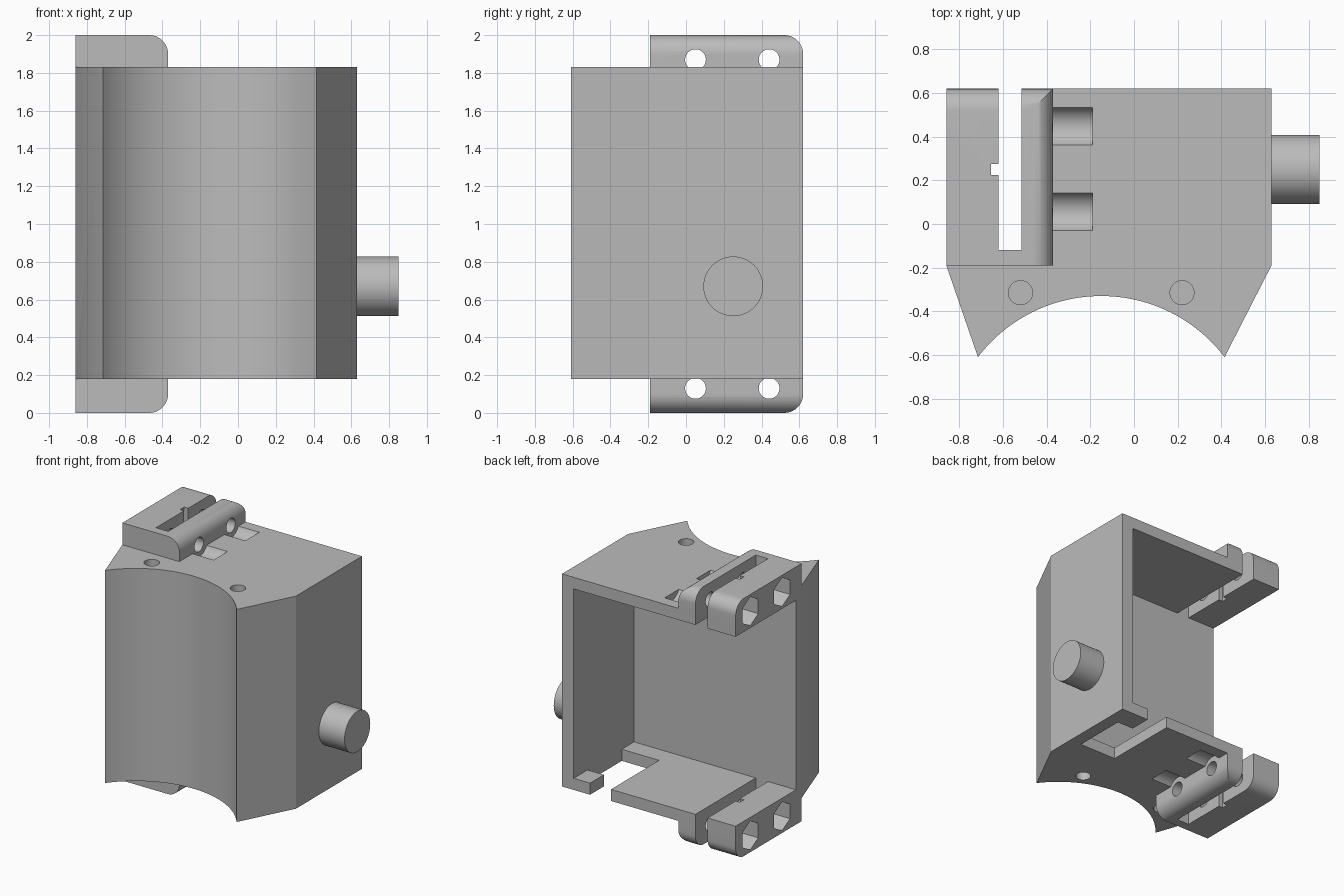
import bpy, bmesh, math
from mathutils import Vector

if "Cube" in bpy.data.objects:
    bpy.data.objects.remove(bpy.data.objects["Cube"])

grey = bpy.data.materials.new("light_grey")
grey.use_nodes = True
colour = (0.5, 0.5, 0.5, 1)
grey.diffuse_color = colour
grey.node_tree.nodes["Principled BSDF"].inputs["Base Color"].default_value = colour

MID = 1.0  # height of the horizontal mirror plane


def prism(name, points, axis, start, end):
    """Extrude a 2D outline along an axis; outline uses the other two axes in order."""
    bm = bmesh.new()

    def place(p):
        c = list(p)
        c.insert("xyz".index(axis), start)
        return c

    face = bm.faces.new([bm.verts.new(place(p)) for p in points])
    step = Vector((0, 0, 0))
    step["xyz".index(axis)] = end - start
    new = bmesh.ops.extrude_face_region(bm, geom=[face])["geom"]
    bmesh.ops.translate(bm, vec=step, verts=[v for v in new if isinstance(v, bmesh.types.BMVert)])
    bmesh.ops.recalc_face_normals(bm, faces=bm.faces)
    mesh = bpy.data.meshes.new(name)
    bm.to_mesh(mesh)
    bm.free()
    mesh.materials.append(grey)
    obj = bpy.data.objects.new(name, mesh)
    bpy.context.collection.objects.link(obj)
    return obj


def box(name, x0, x1, y0, y1, z0, z1):
    return prism(name, [(x0, y0), (x1, y0), (x1, y1), (x0, y1)], "z", z0, z1)


def arc(cx, cy, r, a0, a1, n):
    angles = [math.radians(a0 + (a1 - a0) * i / n) for i in range(n + 1)]
    return [(cx + r * math.cos(a), cy + r * math.sin(a)) for a in angles]


def rod(name, centre, r, axis, start, end, sides=40, turn=0):
    return prism(name, arc(*centre, r, turn, turn + 360, sides)[:-1], axis, start, end)


def combine(target, other, operation):
    """Apply a boolean and discard the helper."""
    other.hide_render = True
    mod = target.modifiers.new("combine", "BOOLEAN")
    mod.operation, mod.solver, mod.object = operation, "EXACT", other
    bpy.context.view_layer.objects.active = target
    bpy.ops.object.modifier_apply(modifier=mod.name)
    bpy.data.objects.remove(other)


def smooth(obj):
    bpy.ops.object.select_all(action="DESELECT")
    obj.select_set(True)
    bpy.context.view_layer.objects.active = obj
    bpy.ops.object.shade_smooth_by_angle(angle=math.radians(25))


# Main housing: flared block with a concave front
half, sag = 0.565, 0.28
radius = (half ** 2 + sag ** 2) / (2 * sag)
spread = math.degrees(math.asin(half / radius))
hollow = arc(-0.15, -0.33 - radius, radius, 90 - spread, 90 + spread, 48)
outline = [(-0.86, -0.19), (-0.86, 0.62), (0.63, 0.62), (0.63, -0.19)] + hollow
housing = prism("housing", outline, "z", 0.18, 1.83)

# Open cavity towards the back and right
combine(housing, box("cavity", -1, 0.53, -0.12, 1, 0.27, 1.74), "DIFFERENCE")

# Raised clamps above and below, rounded on the inner and back edges
for side in (1, -1):
    def z(h):
        return MID + side * h

    def rounded(low, high):
        curve = arc(high - 0.1, 0.9, 0.1, 0, 90, 10)
        return [(low, z(0.78)), (high, z(0.78))] + [(a, z(h)) for a, h in curve] + [(low, z(1))]

    clamp = prism("clamp", rounded(-0.86, -0.37), "y", -0.19, 0.62)
    combine(clamp, prism("back_round", rounded(-0.19, 0.62), "x", -1, 0), "INTERSECT")
    combine(housing, clamp, "UNION")

    # Screw holes, hexagonal nut recesses and screw head clearances
    for y in (0.05, 0.44):
        centre = (y, z(0.87))
        combine(housing, rod("screw_hole", centre, 0.055, "x", -1, -0.3), "DIFFERENCE")
        combine(housing, rod("nut_recess", centre, 0.112, "x", -1, -0.72, 6, 90), "DIFFERENCE")
        combine(housing, rod("head_clearance", (y + 0.007, z(0.87)), 0.095, "x", -0.37, -0.19),
                "DIFFERENCE")

    # Blind holes beside the concave front
    for x in (-0.52, 0.22):
        combine(housing, rod("blind_hole", (x, -0.315), 0.055, "z", z(0.5), z(0.9)), "DIFFERENCE")

# Clamp slot with its small side notch, through both plates
slot = [(-0.62, -0.12), (-0.515, -0.12), (-0.515, 1), (-0.62, 1),
        (-0.62, 0.275), (-0.655, 0.275), (-0.655, 0.225), (-0.62, 0.225)]
combine(housing, prism("slot", slot, "z", -1, 3), "DIFFERENCE")

# L-shaped opening in the bottom plate, leaving a corner lip
opening = [(0.21, 0.03), (0.53, 0.03), (0.53, 0.45), (0.39, 0.45), (0.39, 1), (0.21, 1)]
combine(housing, prism("opening", opening, "z", 0.1, 0.4), "DIFFERENCE")
smooth(housing)

# Side pin
smooth(rod("side_pin", (0.25, 0.67), 0.158, "x", 0.6, 0.85, 48))
